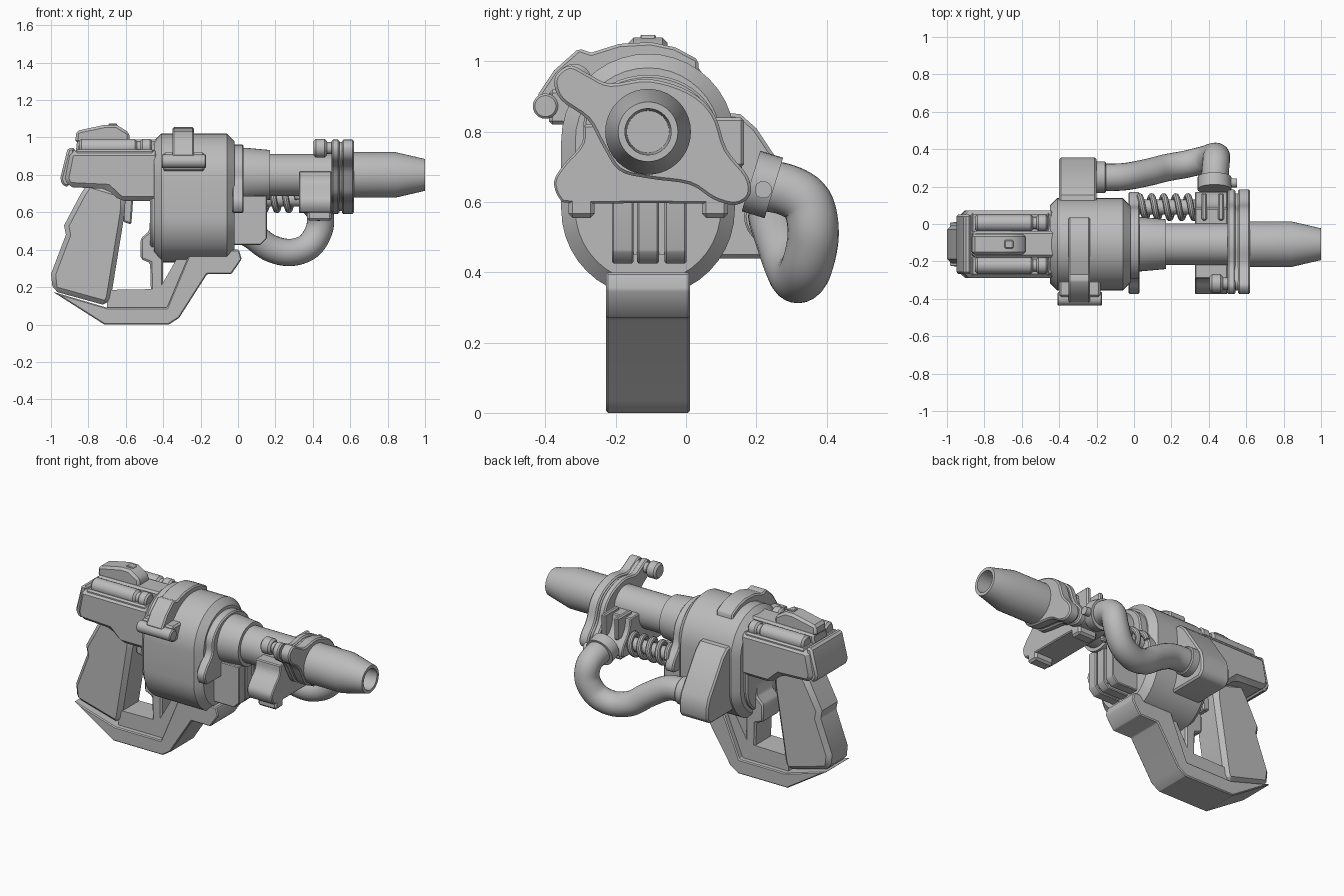
import bpy, bmesh, math
from mathutils import Vector, Matrix

default = bpy.data.objects.get("Cube")
if default:
    bpy.data.objects.remove(default)

MID = -0.108      # y of the centre plane
AXIS = 0.8        # height of the barrel axis

grey = bpy.data.materials.new("plain_grey")
grey.use_nodes = True
colour = (0.5, 0.5, 0.5, 1)
grey.diffuse_color = colour
grey.node_tree.nodes["Principled BSDF"].inputs["Base Color"].default_value = colour


def finish(name, bm, bevel=0, segments=1):
    """Bevel the sharp edges, then turn the bmesh into a shaded object."""
    bmesh.ops.recalc_face_normals(bm, faces=bm.faces)
    if bevel:
        sharp = [e for e in bm.edges if e.is_manifold and e.calc_face_angle(0) > math.radians(40)]
        bmesh.ops.bevel(bm, geom=sharp, offset=bevel, segments=segments,
                        profile=0.5, affect='EDGES', clamp_overlap=True)
    mesh = bpy.data.meshes.new(name)
    bm.to_mesh(mesh)
    bm.free()
    mesh.materials.append(grey)
    obj = bpy.data.objects.new(name, mesh)
    bpy.context.collection.objects.link(obj)
    bpy.ops.object.select_all(action='DESELECT')
    obj.select_set(True)
    bpy.context.view_layer.objects.active = obj
    bpy.ops.object.shade_smooth_by_angle(angle=math.radians(32))
    return obj


def prism(name, points, start, end, along, bevel=0, segments=1):
    """Extrude an (x, z) outline along y, or a (y, z) outline along x."""
    bm = bmesh.new()
    place = (lambda a, b, t: (t, a, b)) if along == 'x' else (lambda a, b, t: (a, t, b))
    face = bm.faces.new([bm.verts.new(place(a, b, start)) for a, b in points])
    moved = bmesh.ops.extrude_face_region(bm, geom=[face])["geom"]
    bmesh.ops.translate(bm, vec=place(0, 0, end - start),
                        verts=[v for v in moved if isinstance(v, bmesh.types.BMVert)])
    return finish(name, bm, bevel, segments)


def slab(name, points, half, bevel=0, y=MID):
    return prism(name, points, y - half, y + half, 'y', bevel)


def box(name, x, y, z, bevel=0):
    outline = [(x[0], z[0]), (x[1], z[0]), (x[1], z[1]), (x[0], z[1])]
    return prism(name, outline, y[0], y[1], 'y', bevel)


def lathe(name, profile, y, z, steps=40):
    """Spin an (x, radius) profile around a line parallel to x."""
    bm = bmesh.new()
    verts = [bm.verts.new((x, y, z + r)) for x, r in profile]
    edges = [bm.edges.new(pair) for pair in zip(verts, verts[1:])]
    bmesh.ops.spin(bm, geom=verts + edges, cent=(0, y, z), axis=(1, 0, 0),
                   angle=math.tau, steps=steps)
    bmesh.ops.remove_doubles(bm, verts=bm.verts, dist=0.0005)
    return finish(name, bm)


def rod(name, x0, x1, y, z, r, c=0.006):
    return lathe(name, [(x0, 0), (x0, r - c), (x0 + c, r), (x1 - c, r), (x1, r - c), (x1, 0)], y, z, 24)


def rounded(points, steps=4, closed=True):
    """Smooth curve through the points."""
    pts = [Vector(p) for p in points]
    n, out = len(pts), []
    for i in range(n if closed else n - 1):
        pick = [(i + k) % n if closed else min(max(i + k, 0), n - 1) for k in (-1, 0, 1, 2)]
        a, b, c, d = (pts[k] for k in pick)
        for s in range(steps):
            t = s / steps
            out.append(b + 0.5 * t * (c - a + t * (2 * a - 5 * b + 4 * c - d + t * (3 * (b - c) + d - a))))
    return out if closed else out + [pts[-1]]


def tube(name, path, r, sides=20):
    """Sweep a capped circle along a path."""
    bm = bmesh.new()
    rings, side = [], None
    for i, p in enumerate(path):
        t = (path[min(i + 1, len(path) - 1)] - path[max(i - 1, 0)]).normalized()
        side = t.orthogonal().normalized() if side is None else (side - t * side.dot(t)).normalized()
        up = t.cross(side)
        rings.append([bm.verts.new(p + r * (math.cos(a) * side + math.sin(a) * up))
                      for a in (math.tau * k / sides for k in range(sides))])
    for p, q in zip(rings, rings[1:]):
        for k in range(sides):
            j = (k + 1) % sides
            bm.faces.new((p[k], p[j], q[j], q[k]))
    bm.faces.new(rings[0])
    bm.faces.new(rings[-1])
    return finish(name, bm)


def stadium(r, low, high, n=20):
    arc = [math.pi * k / n for k in range(n + 1)]
    return ([(MID + r * math.cos(a), high + r * math.sin(a)) for a in arc] +
            [(MID - r * math.cos(a), low - r * math.sin(a)) for a in arc])


# Barrel and muzzle
lathe("barrel", [(-0.1, 0), (-0.1, 0.145), (0.04, 0.145), (0.17, 0.133), (0.17, 0.112), (0.55, 0.112), (0.55, 0)], MID, AXIS)
lathe("muzzle", [(0.5, 0), (0.5, 0.122), (0.84, 0.122), (1, 0.085), (1, 0.066), (0.8, 0.06), (0.8, 0)], MID, AXIS)

# Drum housing
prism("drum", stadium(0.247, 0.578, 0.775), -0.45, -0.02, 'x', 0.04)
prism("drum_back_plate", stadium(0.17, 0.56, 0.78), -0.47, -0.4, 'x', 0.01)

# Curved clamp plates
clamp = rounded([(-0.375, 0.94), (-0.36, 0.972), (-0.325, 0.988), (-0.275, 0.963), (-0.215, 0.937), (-0.105, 0.95),
                 (0.01, 0.915), (0.08, 0.85), (0.116, 0.75), (0.175, 0.675), (0.182, 0.62), (0.142, 0.592),
                 (0.08, 0.607), (0.01, 0.65), (-0.105, 0.667), (-0.19, 0.69), (-0.24, 0.765),
                 (-0.28, 0.835), (-0.355, 0.89)])
centre = Vector((MID, AXIS))
prism("clamp_front", clamp, 0.555, 0.62, 'x', 0.008)
prism("clamp_core", [centre + (p - centre) * 0.93 for p in clamp], 0.51, 0.58, 'x')
prism("clamp_rear", clamp, 0.5, 0.542, 'x', 0.008)
collar = rounded([(-0.375, 0.66), (-0.36, 0.61), (-0.32, 0.597), (-0.1, 0.597), (0.13, 0.597), (0.17, 0.62),
                  (0.158, 0.67), (0.1, 0.75), (0.075, 0.86), (0, 0.935), (-0.108, 0.962), (-0.215, 0.935),
                  (-0.285, 0.86), (-0.295, 0.77), (-0.345, 0.71)])
prism("collar_plate", collar, -0.03, 0.03, 'x', 0.01)

# Lower bracket behind the clamp, with feet and thumb bolt
bracket = [(p.x, min(p.y, 0.82)) for p in collar if p.y < 0.87]
prism("bracket", bracket, 0.325, 0.5, 'x', 0.012)
for y in (-0.3, 0.08):
    box("bracket_foot", (0.37, 0.5), (y - 0.035, y + 0.04), (0.555, 0.64), 0.012)
for x in (0.36, 0.45):
    box("bracket_rib", (x, x + 0.03), (0.02, 0.165), (0.7, 0.84), 0.008)
rod("bolt_head", 0.405, 0.475, -0.318, 0.943, 0.05, 0.012)
rod("bolt_shank", 0.46, 0.52, -0.318, 0.943, 0.032)

# Spring and its guide rod
rod("spring_rod", 0, 0.35, 0.09, 0.67, 0.04)
turns, count = 4.5, 110
coil = [Vector((0.03 + 0.29 * k / count, 0.09 + 0.058 * math.cos(math.tau * turns * k / count),
                0.67 + 0.058 * math.sin(math.tau * turns * k / count))) for k in range(count + 1)]
tube("spring", coil, 0.017, 10)

# Cooling fins under the barrel
box("fin_core", (-0.03, 0.13), (-0.2, -0.01), (0.45, 0.69))
for y in (-0.18, -0.108, -0.03):
    slab("fin", [(-0.03, 0.425), (0.12, 0.425), (0.155, 0.46), (0.155, 0.69), (-0.03, 0.69)], 0.031, 0.005, y)

# Side tank and hose
prism("tank", [(0.05, 0.86), (0.155, 0.85), (0.2, 0.81), (0.34, 0.6), (0.355, 0.55), (0.355, 0.47),
               (0.325, 0.44), (0.05, 0.44)], -0.4, -0.2, 'x', 0.01)
rod("tank_socket", -0.22, -0.15, 0.25, 0.56, 0.085)
hose = [(-0.2, 0.25, 0.56), (-0.06, 0.252, 0.55), (0.07, 0.275, 0.48), (0.17, 0.3, 0.41), (0.28, 0.32, 0.385),
        (0.38, 0.345, 0.42), (0.435, 0.362, 0.51), (0.44, 0.345, 0.595), (0.435, 0.285, 0.635), (0.43, 0.2, 0.65)]
tube("hose", rounded(hose, 6, False), 0.073, 24)
flange = tube("hose_flange", [Vector((0.43, 0.25, 0.64)), Vector((0.43, 0.185, 0.66))], 0.09, 24)
tube("hose_latch", [Vector((0.5, 0.22, 0.635)), Vector((0.55, 0.22, 0.635))], 0.025, 12)

# Strap over the drum with hinge
outer = [(-0.425, 0.9), (-0.375, 0.975), (-0.305, 1.037), (-0.27, 1.025), (-0.19, 1.05), (-0.1, 1.055), (-0.03, 1.04), (0.035, 1.005)]
inner = [(0.035, 0.96), (-0.108, 1), (-0.25, 0.96), (-0.33, 0.86), (-0.36, 0.84)]
prism("strap", outer + inner, -0.35, -0.235, 'x', 0.008)
rod("hinge", -0.41, -0.17, -0.4, 0.873, 0.036)
box("hinge_base", (-0.4, -0.18), (-0.39, -0.3), (0.82, 0.92), 0.01)

# Rear body, side rods and sight
slab("rear_body", [(-0.9, 0.93), (-0.42, 0.93), (-0.42, 0.66), (-0.63, 0.66), (-0.7, 0.725), (-0.91, 0.735), (-0.93, 0.78)], 0.18, 0.025)
slab("top_ridge", [(-0.87, 0.9), (-0.86, 0.985), (-0.42, 0.99), (-0.42, 0.9)], 0.07, 0.012)
slab("rear_cap", [(-0.91, 0.945), (-0.87, 0.945), (-0.9, 0.74), (-0.93, 0.735), (-0.952, 0.775)], 0.16, 0.012)
slab("sight", [(-0.87, 0.97), (-0.865, 1.035), (-0.71, 1.068), (-0.65, 1.068), (-0.58, 1.025), (-0.58, 0.97)], 0.055, 0.014)
slab("sight_notch", [(-0.7, 1.03), (-0.69, 1.076), (-0.65, 1.076), (-0.63, 1.03)], 0.022, 0.004)
for side in (-1, 1):
    y = MID + side * 0.113
    rod("side_rod", -0.85, -0.54, y, 0.948, 0.045, 0.012)
    rod("side_rod_neck", -0.56, -0.5, y, 0.948, 0.033)
    rod("side_rod_tip", -0.52, -0.46, y, 0.948, 0.045, 0.01)
    box("rod_cradle", (-0.87, -0.45), (y - 0.055, y + 0.055), (0.87, 0.935), 0.01)

# Grip, trigger and lower frame
slab("grip", [(-0.8, 0.76), (-0.6, 0.7), (-0.605, 0.6), (-0.68, 0.14), (-0.7, 0.1), (-0.99, 0.18), (-1, 0.27),
              (-0.92, 0.48), (-0.93, 0.53), (-0.84, 0.7)], 0.103, 0.025)
slab("trigger", [(-0.615, 0.68), (-0.615, 0.55), (-0.57, 0.535), (-0.56, 0.68)], 0.035, 0.008)
slab("guard_post", [(-0.46, 0.7), (-0.475, 0.5), (-0.52, 0.46), (-0.52, 0.35), (-0.47, 0.33), (-0.465, 0.15),
                    (-0.4, 0.15), (-0.4, 0.7)], 0.085, 0.01)
slab("guard_floor", [(-0.7, 0.06), (-0.7, 0.185), (-0.42, 0.19), (-0.3, 0.4), (-0.2, 0.36), (-0.33, 0.06)], 0.085)
slab("lower_frame", [(-0.99, 0.175), (-0.715, 0), (-0.37, 0), (-0.315, 0.035), (-0.165, 0.27), (-0.035, 0.27),
                     (0.02, 0.35), (0.005, 0.4), (-0.25, 0.4), (-0.38, 0.09), (-0.7, 0.09)], 0.12, 0.006)
